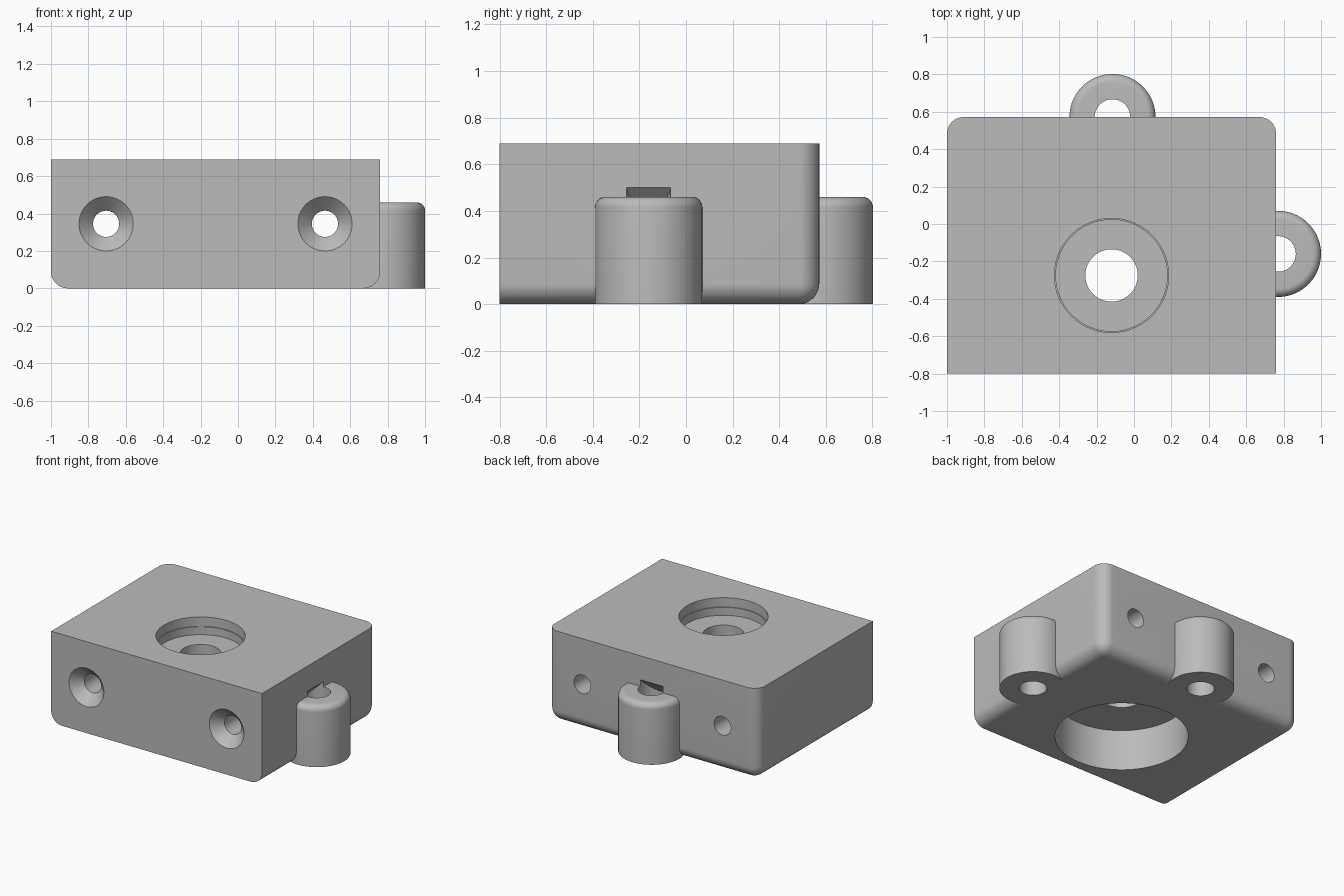
import bpy, bmesh
from math import cos, sin, pi, radians
from mathutils import Vector, Matrix

if "Cube" in bpy.data.objects:
    bpy.data.objects.remove(bpy.data.objects["Cube"], do_unlink=True)

SIDES = 96
BORE = (-0.12, -0.275)

grey = bpy.data.materials.new("light grey")
grey.use_nodes = True
grey.diffuse_color = (0.5, 0.5, 0.5, 1)
grey.node_tree.nodes["Principled BSDF"].inputs["Base Color"].default_value = (0.5, 0.5, 0.5, 1)


def to_object(name, bm):
    bmesh.ops.recalc_face_normals(bm, faces=bm.faces)
    mesh = bpy.data.meshes.new(name)
    bm.to_mesh(mesh)
    bm.free()
    mesh.materials.append(grey)
    obj = bpy.data.objects.new(name, mesh)
    bpy.context.collection.objects.link(obj)
    return obj


def turned(name, profile, location, along_y=False, slant=None):
    """Solid of revolution from (radius, height) pairs; slant tilts its top."""
    bm = bmesh.new()
    rings = [[bm.verts.new((r * cos(2 * pi * i / SIDES), r * sin(2 * pi * i / SIDES), z))
              for i in range(SIDES)] for r, z in profile]
    bm.faces.new(rings[0])
    bm.faces.new(rings[-1])
    for low, high in zip(rings, rings[1:]):
        for i in range(SIDES):
            j = (i + 1) % SIDES
            bm.faces.new((low[i], low[j], high[j], high[i]))
    if slant:
        for v in rings[-1]:
            v.co.z += v.co.dot(slant)
    if along_y:
        bm.transform(Matrix.Rotation(radians(-90), 4, 'X'))
    bm.transform(Matrix.Translation(location))
    return to_object(name, bm)


def combine(target, tool, operation):
    mod = target.modifiers.new(operation, 'BOOLEAN')
    mod.object, mod.operation, mod.solver = tool, operation, 'EXACT'
    bpy.context.view_layer.objects.active = target
    bpy.ops.object.modifier_apply(modifier=mod.name)
    bpy.data.objects.remove(tool, do_unlink=True)


# Block with rounded back corners and rounded bottom edges, sharp front and top
low, high = Vector((-1, -0.8, 0)), Vector((0.76, 0.572, 0.69))
bm = bmesh.new()
bmesh.ops.create_cube(bm, size=1)
for v in bm.verts:
    v.co = [high[k] if v.co[k] > 0 else low[k] for k in range(3)]


def is_rounded(edge):
    mid = (edge.verts[0].co + edge.verts[1].co) / 2
    at_front, at_top = mid.y < low.y + 0.01, mid.z > high.z - 0.01
    return not at_front and not at_top


bmesh.ops.bevel(bm, geom=[e for e in bm.edges if is_rounded(e)], offset=0.09,
                segments=10, profile=0.5, affect='EDGES')
body = to_object("mounting_block", bm)

# Side lugs with rounded tops, each pierced by a hole with a sloped roof in the wall
LUGS = [(Vector((-0.115, 0.572, 0)), Vector((0, 1, 0))),
        (Vector((0.77, -0.16, 0)), Vector((1, 0, 0)))]
lug_profile = [(0.23, 0)] + [(0.185 + 0.045 * cos(a), 0.415 + 0.045 * sin(a))
                             for a in (pi / 16 * k for k in range(9))]
for place, outward in LUGS:
    combine(body, turned("lug", lug_profile, place), 'UNION')
for place, outward in LUGS:
    combine(body, turned("lug_hole", [(0.095, -0.1), (0.095, 0.51)], place, slant=outward),
            'DIFFERENCE')

# Centre bore: wide pocket below, through hole, stepped pocket on top
bore_profile = [(0.457, -0.1), (0.457, 0.31), (0.14, 0.31), (0.14, 0.56),
                (0.298, 0.56), (0.298, 0.62), (0.305, 0.62), (0.305, 0.8)]
combine(body, turned("centre_bore", bore_profile, (*BORE, 0)), 'DIFFERENCE')

# Countersunk screw holes running front to back
screw_profile = [(0.155, -0.01), (0.07, 0.075), (0.07, 1.6)]
for x in (-0.705, 0.465):
    combine(body, turned("screw_hole", screw_profile, (x, low.y, 0.345), along_y=True),
            'DIFFERENCE')

bpy.ops.object.select_all(action='DESELECT')
body.select_set(True)
bpy.context.view_layer.objects.active = body
bpy.ops.object.shade_smooth_by_angle(angle=radians(30))
